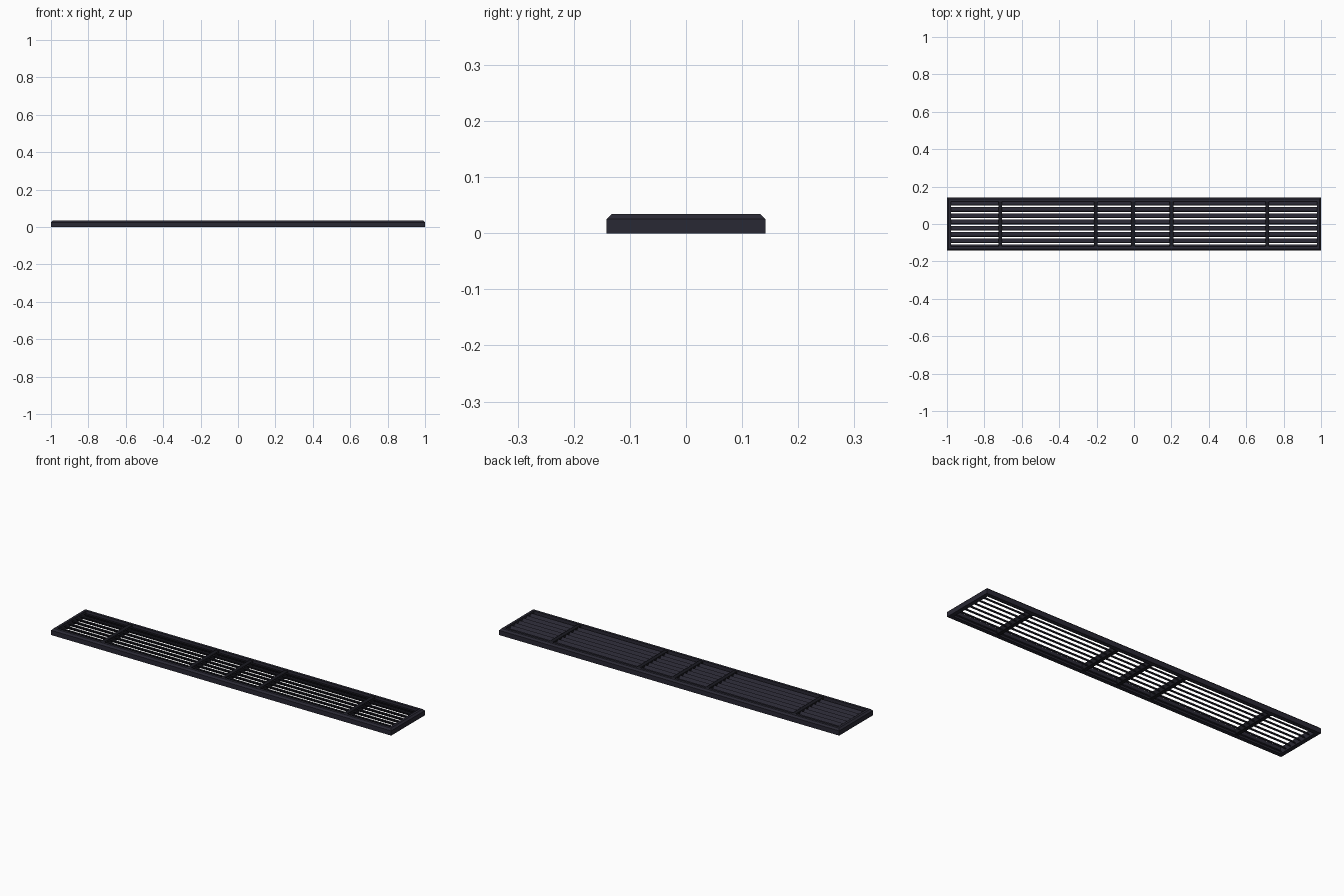
import bpy, bmesh, math

if "Cube" in bpy.data.objects:
    bpy.data.objects.remove(bpy.data.objects["Cube"])

def material(name, rgb):
    m = bpy.data.materials.new(name)
    m.diffuse_color = (*rgb, 1)
    m.use_nodes = True
    m.node_tree.nodes["Principled BSDF"].inputs["Base Color"].default_value = m.diffuse_color
    return m

metal = material("dark navy metal", (0.022, 0.021, 0.033))
black = material("near black metal", (0.010, 0.010, 0.015))

L, W, H = 1.0, 0.142, 0.034

def mesh_object(name, bm, mat):
    bmesh.ops.recalc_face_normals(bm, faces=bm.faces)
    me = bpy.data.meshes.new(name)
    bm.to_mesh(me)
    bm.free()
    me.materials.append(mat)
    ob = bpy.data.objects.new(name, me)
    bpy.context.collection.objects.link(ob)
    return ob

def extrude_x(name, profile, x0, x1, mat):
    """Extrude a y-z profile along x."""
    bm = bmesh.new()
    a = [bm.verts.new((x0, y, z)) for y, z in profile]
    b = [bm.verts.new((x1, y, z)) for y, z in profile]
    bm.faces.new(a)
    bm.faces.new(b)
    n = len(a)
    for i in range(n):
        bm.faces.new((a[i], a[(i + 1) % n], b[(i + 1) % n], b[i]))
    return mesh_object(name, bm, mat)

# Outer frame: profile (inset, height) swept round the rectangle
bm = bmesh.new()
profile = [(0, 0), (0, 0.025), (0.009, H), (0.022, H), (0.022, 0)]
rings = []
for inset, z in profile:
    x, y = L - inset, W - inset
    rings.append([bm.verts.new((sx * x, sy * y, z))
                  for sx, sy in ((-1, -1), (1, -1), (1, 1), (-1, 1))])
for i, r in enumerate(rings):
    s = rings[(i + 1) % len(rings)]
    for j in range(4):
        k = (j + 1) % 4
        bm.faces.new((r[j], r[k], s[k], s[j]))
mesh_object("frame", bm, metal)

# Slanted louvre slats, high at the front and low at the back
pitch, count = 0.0335, 8
for i in range(count):
    y = (i - (count - 1) / 2) * pitch - 0.006
    extrude_x(f"slat_{i + 1}",
              [(y - 0.0125, 0.027), (y - 0.0085, 0.030),
               (y + 0.0125, 0.008), (y + 0.0085, 0.005)], -0.98, 0.98, metal)

# Cross bars
for i, x in enumerate((-0.715, -0.205, -0.005, 0.2, 0.712)):
    extrude_x(f"cross_bar_{i + 1}",
              [(-0.122, 0.002), (0.122, 0.002), (0.122, 0.031), (-0.122, 0.031)],
              x - 0.01, x + 0.01, black)
